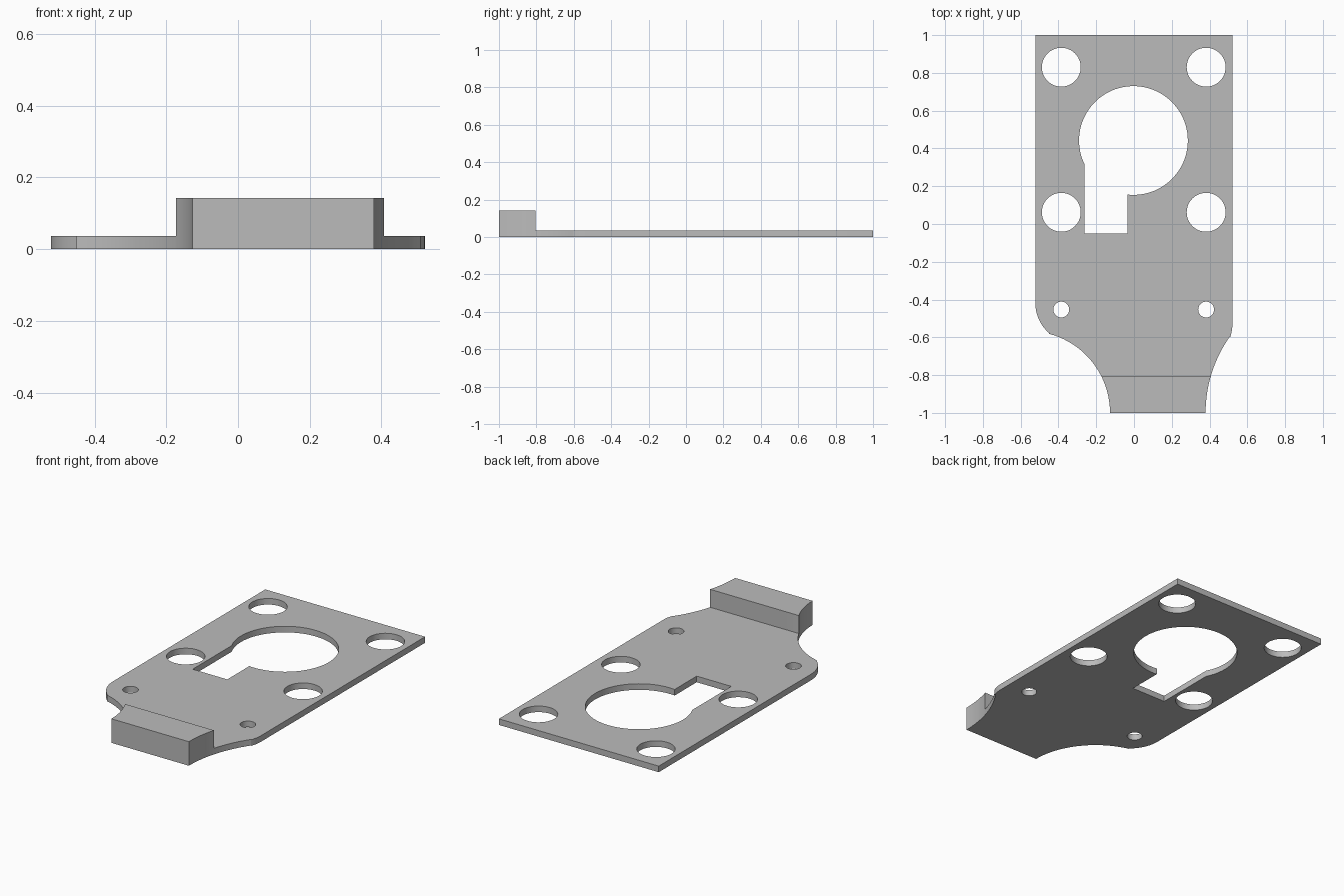
import bpy
import bmesh
from math import radians, cos, sin

cube = bpy.data.objects.get("Cube")
if cube:
    bpy.data.objects.remove(cube, do_unlink=True)

PLATE_TOP = 0.036
LIP_TOP = 0.142
LIP_Y = -0.805


def arc(cx, cy, r, start, end, steps):
    """Points along a circular arc, angles in degrees."""
    angles = [radians(start + (end - start) * i / steps) for i in range(steps + 1)]
    return [(cx + r * cos(a), cy + r * sin(a)) for a in angles]


def circle(cx, cy, r, steps=48):
    return arc(cx, cy, r, 0, 360, steps)[:-1]


# Outer edge: square back, rounded shoulders, waisted front tongue
outline = [(0.522, 1), (-0.522, 1)]
outline += arc(-0.315, -0.42, 0.207, 180, 229.3, 10)
outline += arc(-0.56, -1, 0.433, 75.3, 0, 20)
outline += arc(1.079, -1, 0.7, 180, 144.7, 16)
outline += arc(0.314, -0.53, 0.207, -20.4, 0, 6)

# Keyhole opening: large round hole joined to a square slot
keyhole = arc(-0.003, 0.442, 0.288, -96.4, 206.4, 72)
keyhole += [(-0.261, -0.05), (-0.035, -0.05)]

loops = [outline, keyhole]
for x in (-0.385, 0.382):
    loops += [circle(x, 0.83, 0.103), circle(x, 0.062, 0.103)]
    loops.append(circle(x, -0.453, 0.042, 32))

# Fill the profile around its holes
bm = bmesh.new()
edges = []
for loop in loops:
    verts = [bm.verts.new((x, y, 0)) for x, y in loop]
    edges += [bm.edges.new((a, b)) for a, b in zip(verts, verts[1:] + verts[:1])]
bmesh.ops.triangle_fill(bm, edges=edges, use_beauty=True, normal=(0, 0, 1))


def raise_faces(faces, height):
    result = bmesh.ops.extrude_face_region(bm, geom=faces)
    moved = [g for g in result["geom"] if isinstance(g, bmesh.types.BMVert)]
    bmesh.ops.translate(bm, verts=moved, vec=(0, 0, height))


# Plate thickness
raise_faces(bm.faces[:], PLATE_TOP)

# Raised lip across the front tongue
bmesh.ops.bisect_plane(bm, geom=bm.verts[:] + bm.edges[:] + bm.faces[:],
                       plane_co=(0, LIP_Y, 0), plane_no=(0, 1, 0))
lip = [f for f in bm.faces
       if all(v.co.z > PLATE_TOP - 0.001 and v.co.y < LIP_Y + 0.001 for v in f.verts)]
raise_faces(lip, LIP_TOP - PLATE_TOP)
bmesh.ops.dissolve_degenerate(bm, dist=0.0001, edges=bm.edges[:])
bmesh.ops.recalc_face_normals(bm, faces=bm.faces[:])

mesh = bpy.data.meshes.new("mounting_plate")
bm.to_mesh(mesh)
bm.free()
plate = bpy.data.objects.new("mounting_plate", mesh)
bpy.context.collection.objects.link(plate)

# Plain grey metal
grey = (0.5, 0.5, 0.5, 1)
mat = bpy.data.materials.new("grey_metal")
mat.use_nodes = True
mat.diffuse_color = grey
mat.node_tree.nodes["Principled BSDF"].inputs["Base Color"].default_value = grey
mesh.materials.append(mat)

bpy.ops.object.select_all(action="DESELECT")
plate.select_set(True)
bpy.context.view_layer.objects.active = plate
bpy.ops.object.shade_smooth_by_angle(angle=radians(30))
